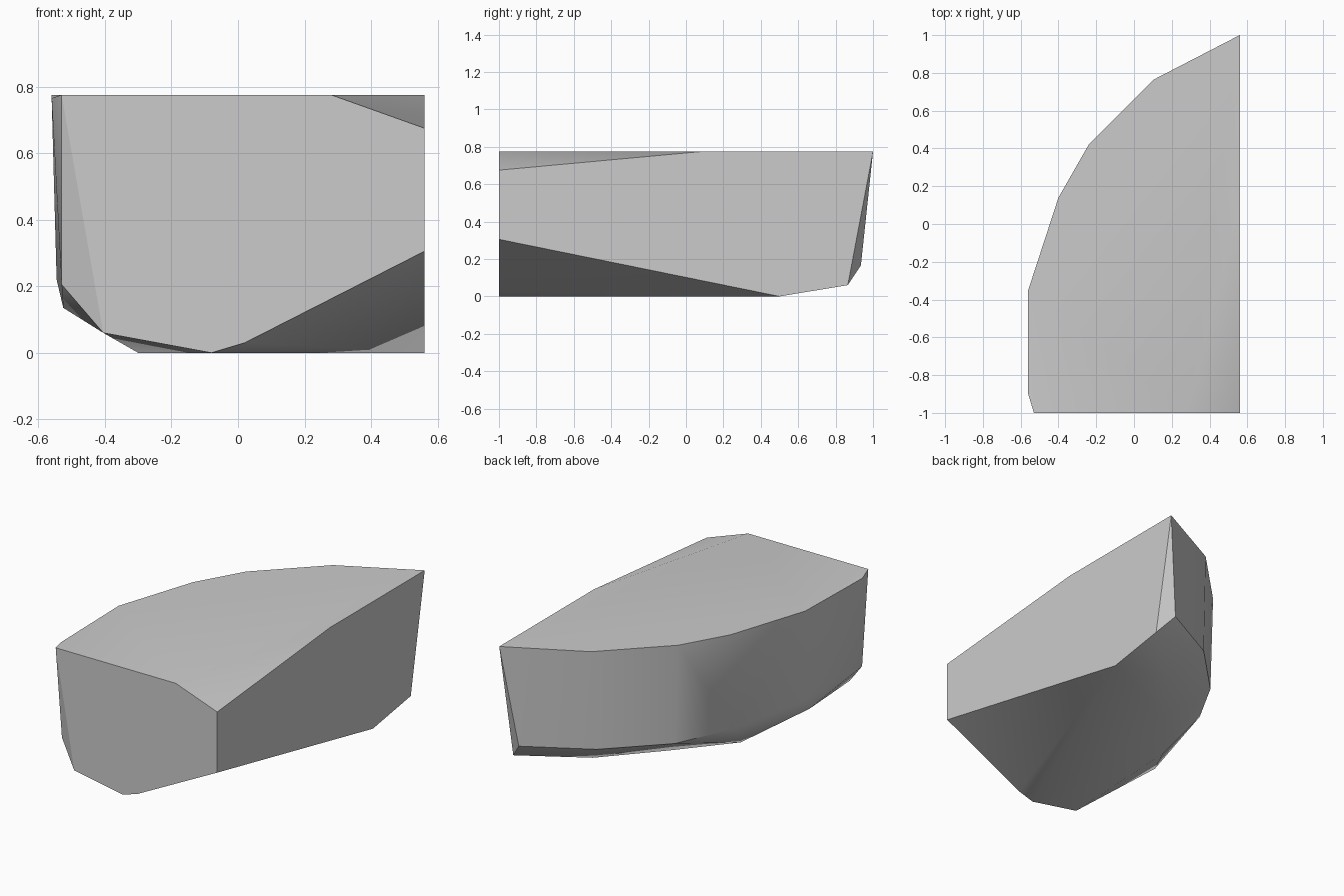
import bpy
import bmesh
import math

if "Cube" in bpy.data.objects:
    bpy.data.objects.remove(bpy.data.objects["Cube"], do_unlink=True)


def make_material(name, colour):
    material = bpy.data.materials.new(name)
    material.use_nodes = True
    material.diffuse_color = colour
    shader = next(n for n in material.node_tree.nodes if n.type == "BSDF_PRINCIPLED")
    shader.inputs["Base Color"].default_value = colour
    return material


def make_hull(name, points, material, sharp_angle):
    """Wrap a tight convex skin round the outline points."""
    bm = bmesh.new()
    for point in points:
        bm.verts.new(point)
    result = bmesh.ops.convex_hull(bm, input=bm.verts[:])
    leftovers = [v for v in result["geom_interior"] + result["geom_unused"]
                 if isinstance(v, bmesh.types.BMVert) and v.is_valid]
    bmesh.ops.delete(bm, geom=list(set(leftovers)), context="VERTS")
    # Merge the coplanar triangles of the cut faces
    bmesh.ops.dissolve_limit(bm, angle_limit=math.radians(0.5),
                             verts=bm.verts[:], edges=bm.edges[:])
    bmesh.ops.recalc_face_normals(bm, faces=bm.faces[:])
    mesh = bpy.data.meshes.new(name)
    bm.to_mesh(mesh)
    bm.free()
    mesh.materials.append(material)
    piece = bpy.data.objects.new(name, mesh)
    bpy.context.collection.objects.link(piece)
    bpy.ops.object.select_all(action="DESELECT")
    piece.select_set(True)
    bpy.context.view_layer.objects.active = piece
    bpy.ops.object.shade_smooth_by_angle(angle=math.radians(sharp_angle))
    return piece


TOP = 0.775
CUT = 0.56     # flat broken side
FRONT = -1.0   # flat broken front

# Flat top outline, following the curved side
rim = [(x, y, TOP) for x, y in (
    (CUT, 1), (0.105, 0.765), (-0.24, 0.42), (-0.4, 0.14), (-CUT, -0.35),
    (-0.53, FRONT), (0.28, FRONT), (CUT, 0.09))]
rim.append((-CUT, -0.9, 0.765))

# Lower edge of the curved side
shoulder = [
    (0.474, 0.935, 0.165), (0.09, 0.73, 0.17), (-0.22, 0.42, 0.17),
    (-0.4, 0.11, 0.19), (-0.545, -0.38, 0.22), (-0.525, -0.44, 0.135),
    (-0.53, -0.94, 0.205)]

# Underside
base = [(x, y, 0) for x, y in (
    (CUT, 0.5), (-0.04, 0.21), (-0.3, -0.1), (-0.08, FRONT))]
base.append((0.23, 0.57, 0.02))

# Corners of the two flat broken faces
corners = [(CUT, FRONT, 0.675), (CUT, FRONT, 0.305), (CUT, 0.865, 0.06),
           (0.02, FRONT, 0.03), (-0.405, FRONT, 0.06)]

stone_grey = make_material("stone grey", (0.6, 0.6, 0.6, 1))
make_hull("stone_chunk", rim + shoulder + base + corners, stone_grey, 30)
